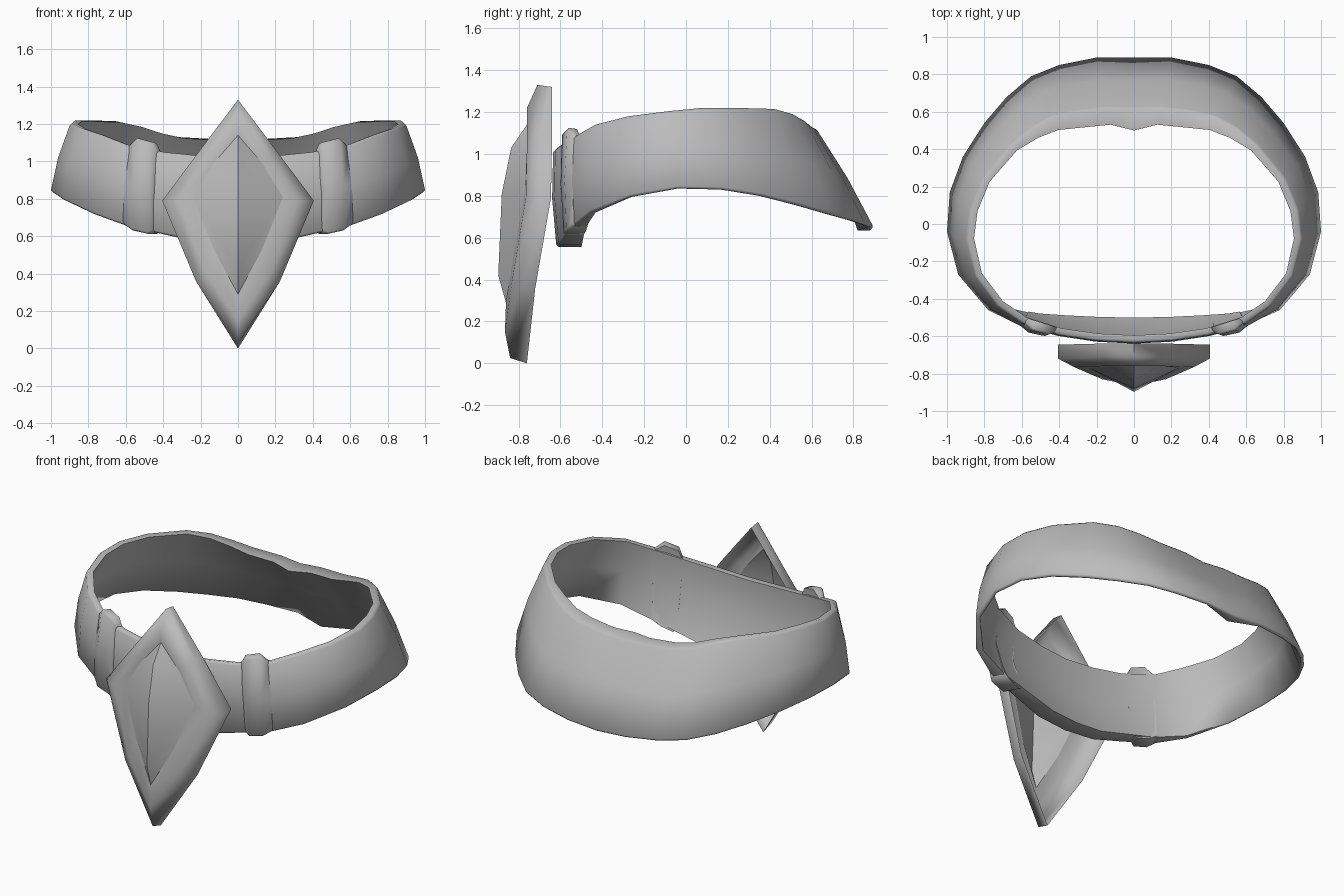
import bpy, bmesh, math
from mathutils import Vector

if "Cube" in bpy.data.objects:
    bpy.data.objects.remove(bpy.data.objects["Cube"])

metal = bpy.data.materials.new("grey metal")
metal.diffuse_color = (0.5, 0.5, 0.5, 1)
metal.use_nodes = True
metal.node_tree.nodes["Principled BSDF"].inputs["Base Color"].default_value = metal.diffuse_color


def finish(name, bm, angle=40):
    bmesh.ops.remove_doubles(bm, verts=bm.verts, dist=1e-4)
    bmesh.ops.recalc_face_normals(bm, faces=bm.faces)
    mesh = bpy.data.meshes.new(name)
    bm.to_mesh(mesh)
    bm.free()
    mesh.materials.append(metal)
    ob = bpy.data.objects.new(name, mesh)
    bpy.context.collection.objects.link(ob)
    bpy.ops.object.select_all(action='DESELECT')
    ob.select_set(True)
    bpy.context.view_layer.objects.active = ob
    bpy.ops.object.shade_smooth_by_angle(angle=math.radians(angle))
    return ob


def skin(bm, loops, closed):
    """Join a row of equal point loops with quads."""
    rows = [[bm.verts.new(p) for p in lp] for lp in loops]
    n = len(rows[0])
    pairs = list(zip(rows, rows[1:]))
    if closed:
        pairs.append((rows[-1], rows[0]))
    for a, b in pairs:
        for i in range(n):
            j = (i + 1) % n
            bm.faces.new((a[i], a[j], b[j], b[i]))
    return rows


def section(low, top, t_low, t_top, swell=0.012):
    """Cross-section of the band; thickness points toward the wearer's axis."""
    low, top = Vector(low), Vector(top)
    inward = Vector((-low.x * 0.65, -low.y, 0)).normalized()
    mid = (low + top) / 2
    up = Vector((0, 0, 0.012))
    return [low + up, mid - inward * swell, top - up, top + inward * 0.012,
            top + inward * t_top - up * 0.5,
            mid + inward * (0.035 - swell),
            low + inward * t_low, low + inward * min(0.012, t_low / 2)]


# Band: outer lower edge, outer upper edge, lower and upper thickness, front to back
half = [
    ((0, -.62, .555), (0, -.635, 1.02), .12, .04),
    ((.2, -.61, .565), (.2, -.625, 1.03), .115, .04),
    ((.4, -.58, .61), (.4, -.595, 1.05), .10, .04),
    ((.6, -.54, .655), (.6, -.53, 1.09), .08, .04),
    ((.78, -.46, .72), (.73, -.44, 1.14), .04, .04),
    ((.94, -.27, .795), (.85, -.28, 1.18), .025, .04),
    ((1.0, -.04, .835), (.90, -.08, 1.205), .02, .045),
    ((.985, .17, .83), (.88, .08, 1.22), .02, .045),
    ((.915, .36, .80), (.81, .25, 1.22), .02, .045),
    ((.80, .54, .755), (.66, .43, 1.215), .02, .05),
    ((.68, .68, .715), (.55, .52, 1.19), .02, .07),
    ((.55, .79, .685), (.44, .58, 1.155), .02, .085),
    ((.40, .85, .665), (.32, .61, 1.13), .02, .10),
    ((.20, .89, .65), (.14, .63, 1.12), .02, .10),
    ((0, .89, .635), (0, .625, 1.11), .07, .125),
]


def mirrored(row):
    return [Vector((-p[0], p[1], p[2])) for p in row]


right = [section(*s) for s in half]
left = [mirrored(r) for r in right[-2:0:-1]]
bm = bmesh.new()
skin(bm, right + left, True)
finish("band", bm, 80)

# Raised ribs wrapped around the band beside the pendant
rib = []
for x, out, rise, drop in ((.43, -.004, -.005, -.01), (.465, .018, .04, .012),
                           (.55, .022, .045, .012), (.595, -.004, -.005, -.01)):
    k = (x - .4) / .2
    lo = Vector(half[2][0]).lerp(Vector(half[3][0]), k) + Vector((.02, -out, -drop))
    hi = Vector(half[2][1]).lerp(Vector(half[3][1]), k) + Vector((-.005, -out, rise))
    rib.append(section(lo, hi, .09 + out, .035 + out))
for side, name in ((1, "rib_right"), (-1, "rib_left")):
    bm = bmesh.new()
    rows = skin(bm, [r if side > 0 else mirrored(r) for r in rib], False)
    bm.faces.new(rows[0])
    bm.faces.new(rows[-1])
    finish(name, bm, 70)


# Pendant: kite loops, listed top to bottom on the right half
def kite(pts):
    r = [Vector(p) for p in pts]
    return r + mirrored(r[-2:0:-1])


back = kite([(0, -.64, 1.32), (.2, -.64, 1.065), (.405, -.645, .79), (.225, -.72, .36), (0, -.76, .0)])
edge = kite([(0, -.71, 1.33), (.2, -.71, 1.065), (.405, -.72, .79), (.225, -.79, .36), (0, -.84, .025)])
crest = kite([(0, -.76, 1.22), (.165, -.76, 1.02), (.32, -.765, .79), (.17, -.83, .40), (0, -.865, .15)])
inner = kite([(0, -.76, 1.14), (.13, -.76, .99), (.24, -.77, .81), (.13, -.82, .53), (0, -.86, .29)])

# Frame is a hollow shell, open at the back
bm = bmesh.new()
skin(bm, [back, edge, crest, inner], False)
frame = finish("pendant_frame", bm, 75)

# Gem: two faceted halves meeting at a raised centre ridge
bm = bmesh.new()
v = [bm.verts.new(p) for p in inner]
a, b, c = [bm.verts.new(p) for p in ((0, -.835, 1.03), (0, -.88, .81), (0, -.897, .42))]
for s in ((0, 1, 2, 3, 4), (0, 7, 6, 5, 4)):
    t, p, q, r, e = [v[i] for i in s]
    bm.faces.new((t, p, a))
    bm.faces.new((p, q, b, a))
    bm.faces.new((q, r, c, b))
    bm.faces.new((r, e, c))
finish("pendant_gem", bm, 30)
